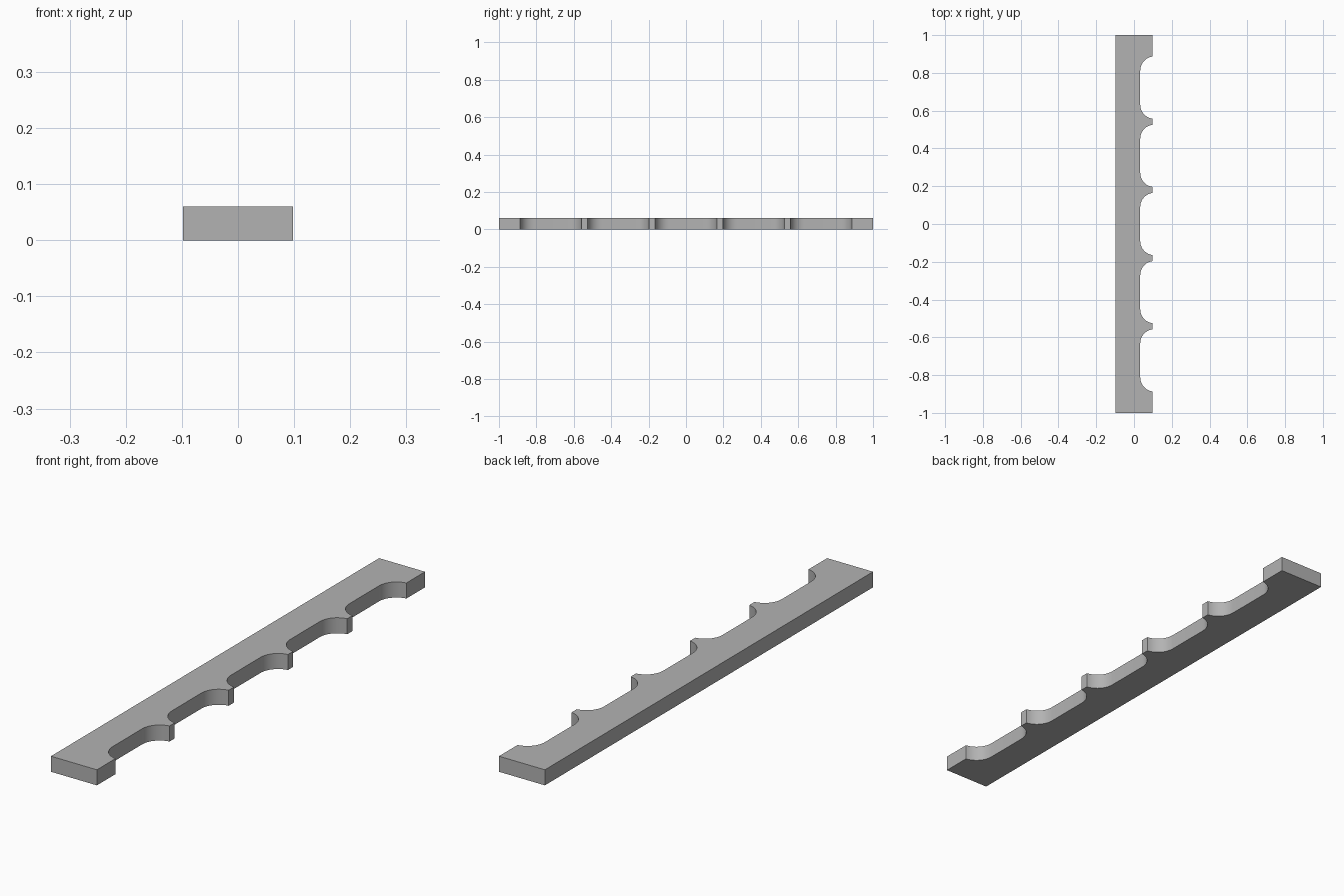
import bpy
import bmesh
from math import sin, cos, asin, pi

cube = bpy.data.objects.get("Cube")
if cube:
    bpy.data.objects.remove(cube, do_unlink=True)

HALF_W, HALF_L, HEIGHT = 0.098, 1.0, 0.06
FLOOR_X = 0.033        # depth line of the notches
RADIUS = 0.075         # rounded notch corners
PITCH, HALF_NOTCH = 0.361, 0.1645
STEPS = 10

grey = bpy.data.materials.new("plain grey")
grey.use_nodes = True
colour = (0.45, 0.45, 0.45, 1)
grey.diffuse_color = colour
grey.node_tree.nodes["Principled BSDF"].inputs["Base Color"].default_value = colour


def notch(centre):
    """Outline of one round-cornered notch, running towards +y."""
    cx = FLOOR_X + RADIUS
    start = asin((cx - HALF_W) / RADIUS)
    reach = HALF_NOTCH - RADIUS * cos(start)
    arc = []
    for i in range(STEPS + 1):
        a = start + (pi / 2 - start) * i / STEPS
        arc.append((cx - RADIUS * sin(a), reach + RADIUS * cos(a)))
    lower = [(x, centre - y) for x, y in arc]
    upper = [(x, centre + y) for x, y in reversed(arc)]
    return lower + upper


# Strip outline with five notches along the +x edge
outline = [(-HALF_W, -HALF_L), (HALF_W, -HALF_L)]
for k in range(-2, 3):
    outline += notch(k * PITCH)
outline += [(HALF_W, HALF_L), (-HALF_W, HALF_L)]

# Extrude the outline into a flat bar
bm = bmesh.new()
base = bm.faces.new([bm.verts.new((x, y, 0)) for x, y in outline])
top = bmesh.ops.extrude_face_region(bm, geom=[base], use_keep_orig=True)
bmesh.ops.translate(bm, vec=(0, 0, HEIGHT),
                    verts=[v for v in top["geom"] if isinstance(v, bmesh.types.BMVert)])
bmesh.ops.recalc_face_normals(bm, faces=bm.faces)
mesh = bpy.data.meshes.new("notched_strip")
bm.to_mesh(mesh)
bm.free()
mesh.materials.append(grey)

strip = bpy.data.objects.new("notched_strip", mesh)
bpy.context.collection.objects.link(strip)
bpy.context.view_layer.objects.active = strip
strip.select_set(True)
bpy.ops.object.shade_smooth_by_angle(angle=pi / 6)
